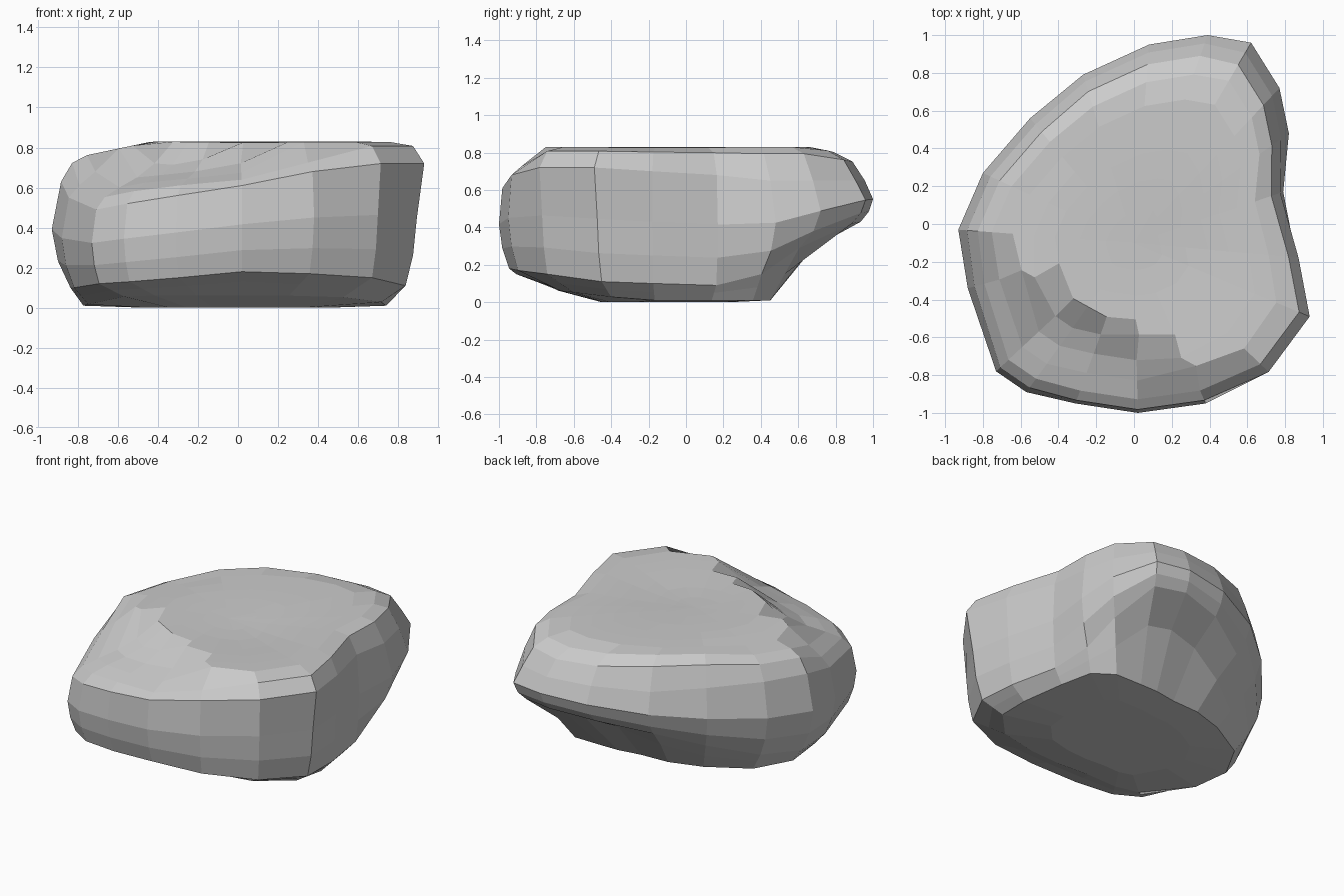
import bpy, bmesh, math

if "Cube" in bpy.data.objects:
    bpy.data.objects.remove(bpy.data.objects["Cube"])

CY = -0.1  # radial centre of the plan is (0, CY)

# Per column: widest x, y | base scale | lower edge scale, z | upper edge scale, z
COLUMNS = [
    (0.93, -0.49, .77, .90, .11, 1.0, .72),
    (0.88, -0.18, .84, .94, .10, .99, .70),
    (0.79, 0.17, .88, .97, .09, .98, .68),
    (0.82, 0.48, .79, .87, .15, .95, .65),
    (0.77, 0.72, .67, .86, .29, .95, .65),
    (0.62, 0.96, .52, .93, .42, .95, .65),
    (0.39, 1.00, .50, .94, .43, .96, .65),
    (0.08, 0.95, .50, .92, .40, .96, .65),
    (-.27, 0.79, .58, .89, .33, .96, .64),
    (-.55, 0.56, .68, .87, .23, .95, .65),
    (-.80, 0.27, .80, .90, .14, .95, .65),
    (-.93, -.03, .83, .90, .10, .95, .63),
    (-.88, -.34, .85, .93, .10, .96, .55),
    (-.73, -.78, .78, .95, .12, .97, .49),
    (-.57, -.89, .73, .95, .13, .97, .52),
    (-.31, -.95, .67, .95, .15, .98, .56),
    (0.02, -1.0, .65, .94, .18, .98, .61),
    (0.38, -.95, .67, .94, .17, .98, .68),
    (0.72, -.79, .73, .93, .15, .99, .72),
]


def ridge_distance(x, y):
    return -0.481 * (x + 0.84) - 0.876 * (y + 0.11)


def top_height(x, y):
    """Plateau falling gently left, slightly dished, scooped on the front left."""
    z = 0.83 - 0.21 * max(0, -0.43 - x) - 0.25 * max(0, y - 0.68)
    z -= 0.02 * math.exp(-((x - 0.25) ** 2 + (y + 0.2) ** 2) / 0.12)
    return z - 0.24 * (1 - math.exp(-max(0, ridge_distance(x, y)) / 0.21))


def column_points(x, y, kb, kl, zl, kh, zh):
    def at(k):
        return x * k, CY + (y - CY) * k

    km = 1.0 if kh < 0.99 else (kl + kh) / 2 + 0.01
    bx, by = at(kb)
    zb = 0.01 + 0.12 * max(0, -by - 0.25)
    bulge = 0.5 * max(0, kl - kb - 0.27)  # hollow under the back overhang
    pts = [(*at(kb * 0.6), 0.0),
           (bx, by, zb),
           (*at((kb + kl) / 2), (zb + zl) / 2 + bulge),
           (*at(kl), zl),
           (*at((kl + 2 * km) / 3), zl + (zh - zl) * 0.25),
           (*at(km), zl + (zh - zl) * 0.55),
           (*at(kh), zh)]
    sx, sy = at(kh - 0.06)
    pts.append((sx, sy, zh + 0.8 * (top_height(sx, sy) - zh)))
    for k in (.81, .69, .57, .45, .31, .16):
        px, py = at(k)
        d = ridge_distance(px, py)
        if abs(d) < 0.06:  # snap onto the ridge line
            px, py = px + 0.481 * d, py + 0.876 * d
        pts.append((px, py, top_height(px, py)))
    return pts


# Boulder: closed loft of rings around the plan
bm = bmesh.new()
cols = [[bm.verts.new(p) for p in column_points(*c)] for c in COLUMNS]
bottom = bm.verts.new((0, CY, 0))
top = bm.verts.new((0, CY, top_height(0, CY)))
for i, a in enumerate(cols):
    b = cols[(i + 1) % len(cols)]
    bm.faces.new((bottom, b[0], a[0]))
    bm.faces.new((top, a[-1], b[-1]))
    for j in range(len(a) - 1):
        bm.faces.new((a[j], b[j], b[j + 1], a[j + 1]))
bmesh.ops.recalc_face_normals(bm, faces=bm.faces)
mesh = bpy.data.meshes.new("boulder")
bm.to_mesh(mesh)
bm.free()
boulder = bpy.data.objects.new("boulder", mesh)
bpy.context.collection.objects.link(boulder)
